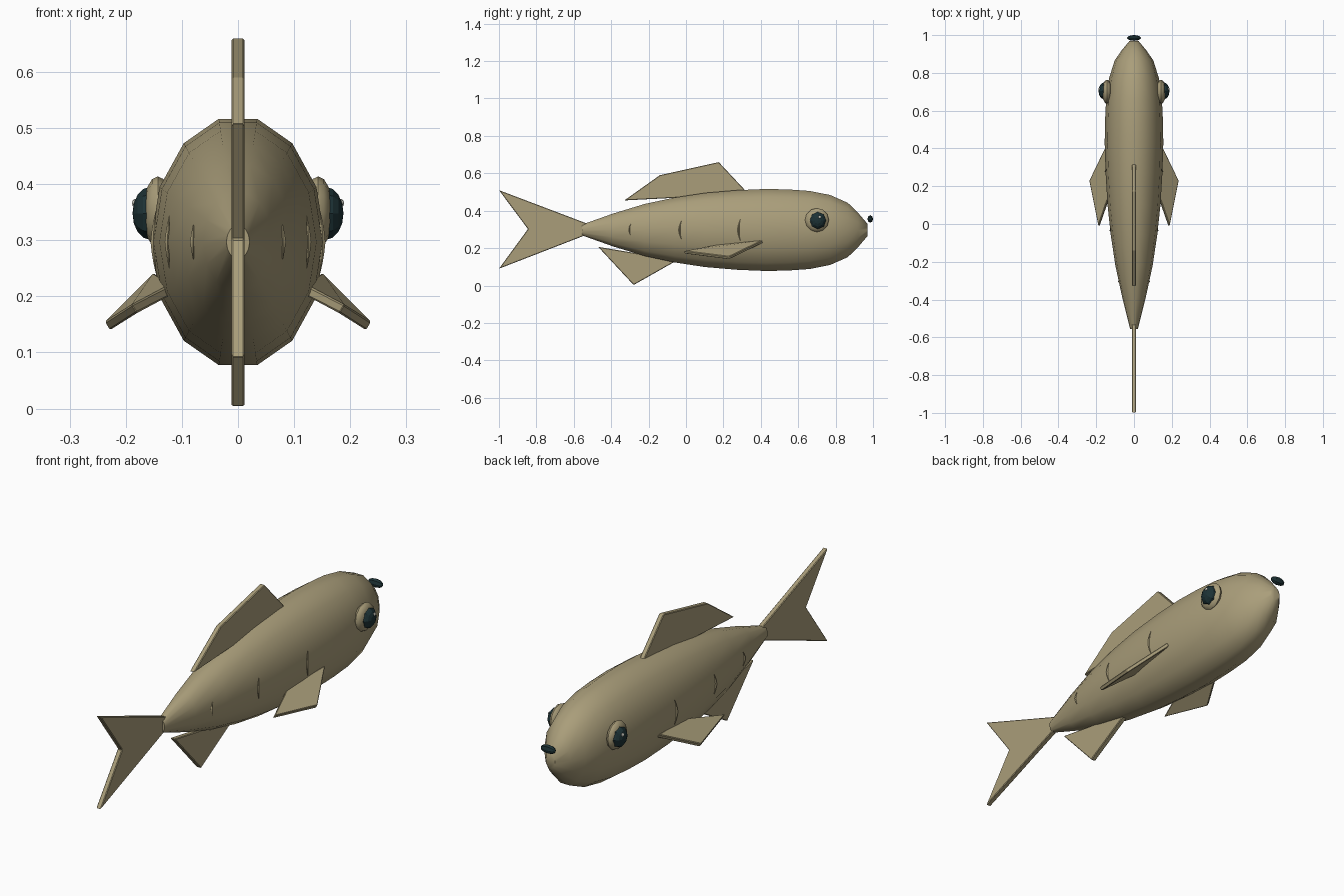
import bpy, bmesh, math
from mathutils import Vector

if "Cube" in bpy.data.objects:
    bpy.data.objects.remove(bpy.data.objects["Cube"])

def material(name, rgb):
    m = bpy.data.materials.new(name)
    m.diffuse_color = (*rgb, 1)
    m.use_nodes = True
    m.node_tree.nodes["Principled BSDF"].inputs["Base Color"].default_value = m.diffuse_color
    return m

TAN = material("olive tan", (0.40, 0.34, 0.195))
DARK = material("dark teal", (0.012, 0.032, 0.036))
PALE = material("pale glint", (0.65, 0.65, 0.58))
CZ = 0.297

def finish(name, bm, mat, smooth=None):
    bmesh.ops.recalc_face_normals(bm, faces=bm.faces)
    me = bpy.data.meshes.new(name)
    bm.to_mesh(me)
    bm.free()
    me.materials.append(mat)
    ob = bpy.data.objects.new(name, me)
    bpy.context.collection.objects.link(ob)
    if smooth:
        bpy.ops.object.select_all(action='DESELECT')
        ob.select_set(True)
        bpy.context.view_layer.objects.active = ob
        bpy.ops.object.shade_smooth_by_angle(angle=math.radians(smooth))
    return ob

def loft(name, rings, mat, smooth):
    bm = bmesh.new()
    loops = [[bm.verts.new(p) for p in r] for r in rings]
    n = len(loops[0])
    for a, b in zip(loops, loops[1:]):
        for i in range(n):
            j = (i + 1) % n
            bm.faces.new((a[i], a[j], b[j], b[i]))
    bm.faces.new(loops[0])
    bm.faces.new(loops[-1])
    return finish(name, bm, mat, smooth)

def plate(name, pts, thickness):
    # thin fin centred on the outline, with softened edges
    bm = bmesh.new()
    bm.faces.new([bm.verts.new(p) for p in pts])
    ob = finish(name, bm, TAN)
    s = ob.modifiers.new("thickness", 'SOLIDIFY')
    s.thickness, s.offset = thickness, 0
    b = ob.modifiers.new("bevel", 'BEVEL')
    b.width, b.segments = 0.003, 1
    return ob

def ball(name, centre, size, mat, seg=12, rings=8, smooth=None):
    bm = bmesh.new()
    bmesh.ops.create_uvsphere(bm, u_segments=seg, v_segments=rings, radius=1)
    for v in bm.verts:
        # poles point sideways along x
        x, y, z = v.co
        v.co = Vector(centre) + Vector((z * size[0], x * size[1], y * size[2]))
    return finish(name, bm, mat, smooth)

# Body: 14-sided oval sections along y
profile = [(-0.555, 0.030), (-0.39, 0.090), (-0.22, 0.143), (-0.06, 0.178),
           (0.10, 0.203), (0.27, 0.218), (0.43, 0.225), (0.55, 0.222),
           (0.66, 0.214), (0.77, 0.192), (0.865, 0.149), (0.92, 0.094), (0.97, 0.034)]

def radius(y):
    for (a, ra), (b, rb) in zip(profile, profile[1:]):
        if a <= y <= b:
            return ra + (rb - ra) * (y - a) / (b - a)

loft("body", [[(0.69 * r * math.cos(i * math.tau / 14), y,
                CZ + r * math.sin(i * math.tau / 14)) for i in range(14)]
              for y, r in profile], TAN, 50)

# Fins on the centre line, as (y, z) outlines
fins = {
    "tail_fin": [(-0.52, 0.328), (-1.0, 0.51), (-0.845, 0.302), (-1.0, 0.09), (-0.52, 0.276)],
    "dorsal_fin": [(-0.33, 0.455), (-0.14, 0.59), (0.175, 0.66), (0.325, 0.50), (0.0, 0.472)],
    "anal_fin": [(-0.47, 0.207), (-0.28, 0.003), (-0.02, 0.150), (-0.10, 0.145)],
}
for name, pts in fins.items():
    plate(name, [(0, y, z) for y, z in pts], 0.023)

# Mouth bead
ball("mouth", (0, 0.985, 0.356), (0.037, 0.015, 0.02), DARK, 8, 6)

for side, s in (("right", 1), ("left", -1)):
    # Pectoral fin
    plate(side + "_pectoral_fin", [(s * x, y, z) for x, y, z in
          ((0.146, 0.41, 0.235), (0.233, 0.23, 0.147), (0.185, -0.01, 0.178), (0.115, 0.19, 0.214))], 0.018)
    # Eye: socket, pupil and glint
    ball(side + "_eye_socket", (s * 0.143, 0.70, 0.35), (0.026, 0.064, 0.064), TAN, 12, 8, 40)
    ball(side + "_pupil", (s * 0.157, 0.705, 0.348), (0.031, 0.045, 0.047), DARK, 8, 8)
    ball(side + "_glint", (s * 0.183, 0.715, 0.366), (0.006, 0.008, 0.008), PALE, 8, 6)
    # Gill ridges: thin bowed strips that follow the flank
    for k, (y0, half) in enumerate(((0.285, 0.055), (-0.03, 0.047), (-0.30, 0.031))):
        rings = []
        for i in range(7):
            t = i / 3 - 1
            z = CZ + half * t
            y = y0 + 0.010 * t * t - 0.005
            r = radius(y)
            x = 0.69 * r * math.sqrt(1 - ((z - CZ) / r) ** 2)
            w = 0.0045 * (1.15 - abs(t))
            rings.append([(s * (x + w * math.cos(a)), y + w * math.sin(a), z)
                          for a in (0, math.pi / 2, math.pi, 3 * math.pi / 2)])
        loft(f"{side}_gill_{k + 1}", rings, TAN, 30)
